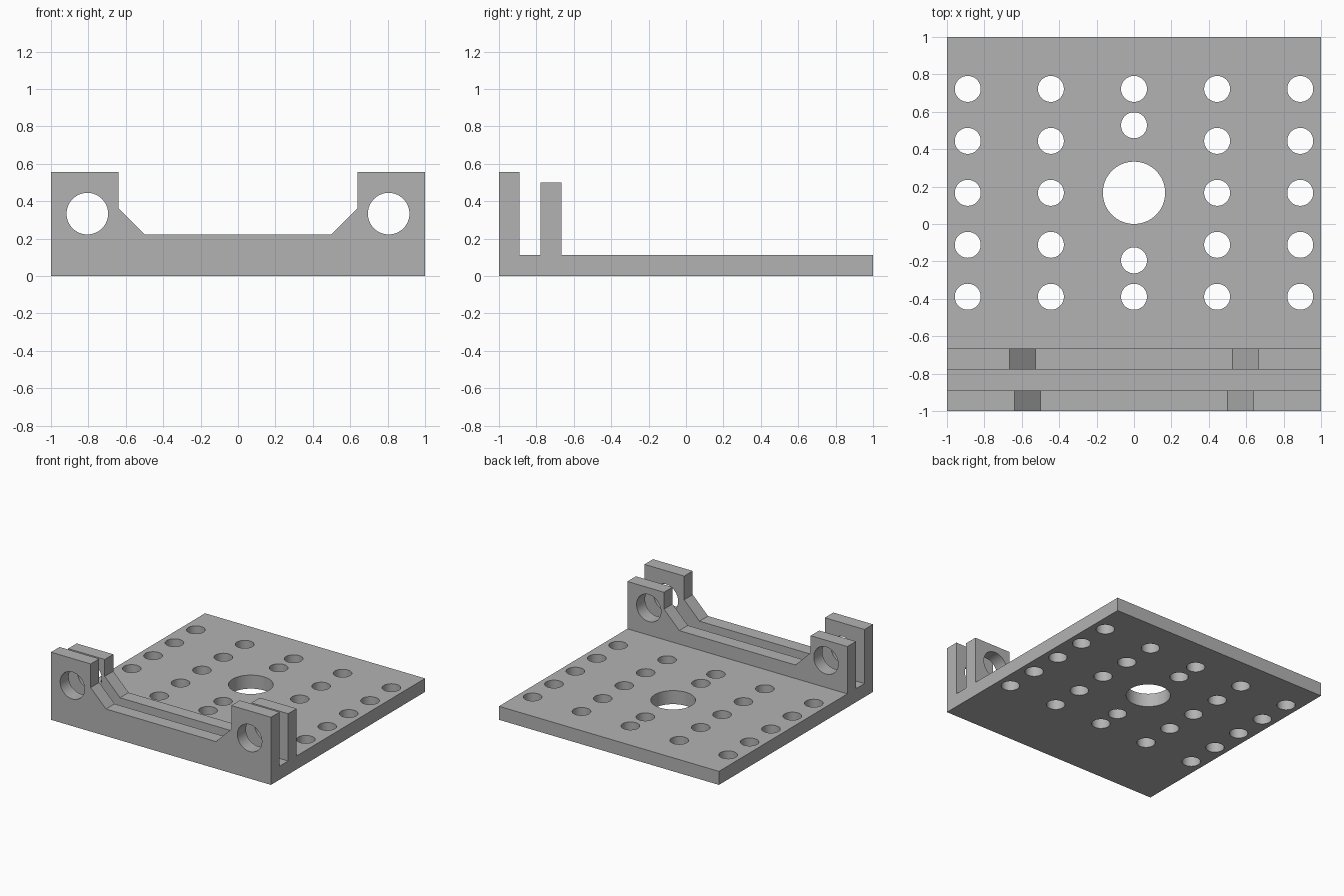
import bpy, bmesh
from math import radians
from mathutils import Matrix, Vector

default = bpy.data.objects.get("Cube")
if default:
    bpy.data.objects.remove(default, do_unlink=True)

U = 1 / 18  # design module: the plate is 36 modules square

grey = bpy.data.materials.new("plain_grey")
grey.use_nodes = True
colour = (0.45, 0.45, 0.45, 1)
grey.diffuse_color = colour
grey.node_tree.nodes["Principled BSDF"].inputs["Base Color"].default_value = colour


def add_prism(bm, points, offset):
    """Extrude a planar outline by an offset vector."""
    face = bm.faces.new([bm.verts.new(p) for p in points])
    result = bmesh.ops.extrude_face_region(bm, geom=[face], use_keep_orig=True)
    verts = [v for v in result["geom"] if isinstance(v, bmesh.types.BMVert)]
    bmesh.ops.translate(bm, vec=Vector(offset), verts=verts)


def add_cylinder(bm, centre, radius, depth, along_y=False):
    turn = Matrix.Rotation(radians(90 if along_y else 0), 4, "X")
    bmesh.ops.create_cone(bm, cap_ends=True, segments=64, radius1=radius, radius2=radius,
                          depth=depth, matrix=Matrix.Translation(centre) @ turn)


def make_object(name, bm):
    bmesh.ops.recalc_face_normals(bm, faces=bm.faces[:])
    mesh = bpy.data.meshes.new(name)
    bm.to_mesh(mesh)
    bm.free()
    obj = bpy.data.objects.new(name, mesh)
    bpy.context.collection.objects.link(obj)
    return obj


# Plate and both upright walls as one side profile (y, z in modules)
side = [(-18, 0), (18, 0), (18, 2), (-12, 2), (-12, 9), (-14, 9),
        (-14, 2), (-16, 2), (-16, 10), (-18, 10)]
bm = bmesh.new()
add_prism(bm, [(-1, y * U, z * U) for y, z in side], (2, 0, 0))
bracket = make_object("mounting_bracket", bm)
bracket.data.materials.append(grey)

bm = bmesh.new()
# Wide notch with sloping lower corners in each wall
for y, half in ((-19, 11.5), (-14.7, 12)):
    right = [(half - 2.5, 4), (half, 6.5), (half, 12)]
    outline = right + [(-x, z) for x, z in reversed(right)]
    add_prism(bm, [(x * U, y * U, z * U) for x, z in outline], (0, 3.7 * U, 0))

# Bores through the lugs of both walls
for sign in (-1, 1):
    add_cylinder(bm, (sign * 14.5 * U, -15 * U, 6 * U), 2 * U, 10 * U, along_y=True)

# Grid of mounting holes around the large centre hole
for col in range(-2, 3):
    for row in range(-2, 3):
        if (col, row) != (0, 0):
            y = 3 + row * 5
            if col == 0 and abs(row) == 1:
                y = 3 + row * 6.5
            add_cylinder(bm, (col * 8 * U, y * U, U), 1.25 * U, 4 * U)
add_cylinder(bm, (0, 3 * U, U), 3 * U, 4 * U)
cutter = make_object("hole_cutter", bm)
cutter.hide_render = True

# Cut, then remove the helper
cut = bracket.modifiers.new("cut_holes", "BOOLEAN")
cut.operation = "DIFFERENCE"
cut.solver = "EXACT"
cut.object = cutter
bpy.context.view_layer.objects.active = bracket
bracket.select_set(True)
bpy.ops.object.modifier_apply(modifier=cut.name)
bpy.data.objects.remove(cutter, do_unlink=True)
bpy.ops.object.shade_smooth_by_angle(angle=radians(30))
